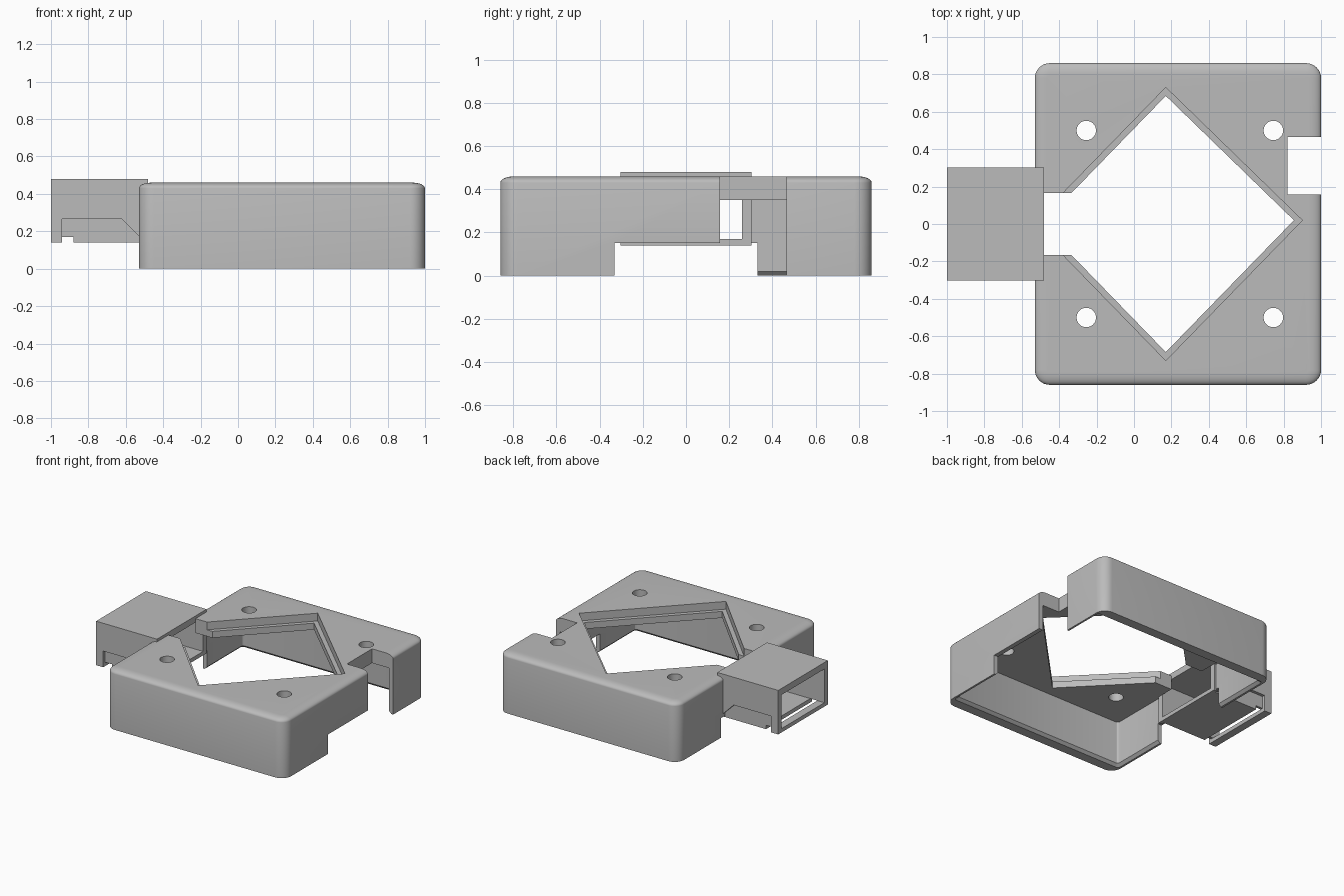
import bpy, bmesh
from math import cos, sin, pi

old = bpy.data.objects.get("Cube")
if old:
    bpy.data.objects.remove(old, do_unlink=True)

grey = bpy.data.materials.new("plain grey")
grey.use_nodes = True
grey.diffuse_color = (0.5, 0.5, 0.5, 1)
grey.node_tree.nodes["Principled BSDF"].inputs["Base Color"].default_value = (0.5, 0.5, 0.5, 1)


def loft(name, rings):
    """Closed solid through rings of 3D points with equal counts."""
    bm = bmesh.new()
    loops = [[bm.verts.new(p) for p in ring] for ring in rings]
    n = len(loops[0])
    for a, b in zip(loops, loops[1:]):
        for i in range(n):
            j = (i + 1) % n
            bm.faces.new((a[i], a[j], b[j], b[i]))
    bm.faces.new(loops[0][::-1])
    bm.faces.new(loops[-1])
    bmesh.ops.recalc_face_normals(bm, faces=bm.faces)
    mesh = bpy.data.meshes.new(name)
    bm.to_mesh(mesh)
    bm.free()
    mesh.materials.append(grey)
    obj = bpy.data.objects.new(name, mesh)
    bpy.context.collection.objects.link(obj)
    return obj


def prism(name, outline, z0, z1):
    return loft(name, [[(x, y, z) for x, y in outline] for z in (z0, z1)])


def box(name, x0, x1, y0, y1, z0, z1):
    return prism(name, [(x0, y0), (x1, y0), (x1, y1), (x0, y1)], z0, z1)


def rounded(x0, x1, y0, y1, r, z, steps=8):
    pts = []
    centres = [(x1 - r, y1 - r), (x0 + r, y1 - r), (x0 + r, y0 + r), (x1 - r, y0 + r)]
    for q, (cx, cy) in enumerate(centres):
        for k in range(steps + 1):
            a = (q + k / steps) * pi / 2
            pts.append((cx + r * cos(a), cy + r * sin(a), z))
    return pts


def finish(obj, cutters):
    for c in cutters:
        mod = obj.modifiers.new("cut", "BOOLEAN")
        mod.operation = "DIFFERENCE"
        mod.solver = "EXACT"
        mod.object = c
    bpy.context.view_layer.update()
    evaluated = obj.evaluated_get(bpy.context.evaluated_depsgraph_get())
    mesh = bpy.data.meshes.new_from_object(evaluated)
    obj.modifiers.clear()
    obj.data = mesh
    for c in cutters:
        bpy.data.objects.remove(c, do_unlink=True)
    bpy.ops.object.select_all(action="DESELECT")
    obj.select_set(True)
    bpy.context.view_layer.objects.active = obj
    bpy.ops.object.shade_smooth_by_angle(angle=0.5)


# Cover: rounded plan, softly rounded upper edge
X0, X1, Y = -0.53, 1.0, 0.86
TOP, SLAB = 0.46, 0.35


def cover_ring(inset, z):
    return rounded(X0 + inset, X1 - inset, -Y + inset, Y - inset, 0.08 - inset, z)


rings = [cover_ring(0, 0)]
for k in range(7):
    a = k / 6 * pi / 2
    rings.append(cover_ring(0.065 * (1 - cos(a)), 0.43 + 0.03 * sin(a)))
cover = loft("cover_shell", rings)


# Hollow underside with a flared bottom rim
def cavity_ring(grow, z):
    return rounded(X0 + 0.035 - grow, X1 - 0.035 + grow,
                   -0.765 - grow, 0.765 + grow, 0.02, z, 3)


cuts = [loft("cavity", [cavity_ring(0.02, -0.1), cavity_ring(0.02, 0),
                        cavity_ring(0, 0.02), cavity_ring(0, SLAB)])]


# Diamond opening with a slot towards the port and a stepped ledge
def diamond(name, left, peak, right, z0):
    half = [(-0.6, 0.165), (left, 0.165), (0.17, peak)]
    outline = half + [(right, 0.02)] + [(x, -y) for x, y in reversed(half)]
    return prism(name, outline, z0, 0.6)


cuts.append(diamond("opening", -0.335, 0.685, 0.855, 0.3))
cuts.append(diamond("ledge", -0.38, 0.73, 0.9, 0.4))

# Screw holes
for x in (-0.255, 0.745):
    for y in (-0.5, 0.5):
        ring = [(x + 0.052 * cos(k * pi / 16), y + 0.052 * sin(k * pi / 16)) for k in range(32)]
        cuts.append(prism("screw_hole", ring, 0.3, 0.6))

# Side cutouts: low openings in both end walls, corner notch, port passage
cuts.append(box("low_right", 0.9, 1.1, -0.33, 0.33, -0.1, 0.15))
cuts.append(box("low_left", -0.6, -0.45, -0.33, 0.33, -0.1, 0.15))
cuts.append(box("notch", 0.82, 1.1, 0.158, 0.465, -0.1, 0.6))
cuts.append(box("passage", -0.6, -0.48, -0.28, 0.28, 0.155, 0.445))
finish(cover, cuts)

# Port housing: rectangular tunnel with recessed flanks and a slot in its floor
port = box("port_housing", -1.0, -0.48, -0.303, 0.303, 0.14, 0.48)
cuts = [box("tunnel", -1.1, -0.4, -0.26, 0.26, 0.17, 0.43),
        box("floor_slot", -0.94, -0.88, -0.4, 0.4, 0.1, 0.17)]
recess = [(-0.94, 0.1), (-0.94, 0.265), (-0.62, 0.265), (-0.51, 0.155), (-0.51, 0.1)]
for side in (-1, 1):
    cuts.append(loft("flank_recess", [[(x, side * y, z) for x, z in recess] for y in (0.28, 0.4)]))
finish(port, cuts)
